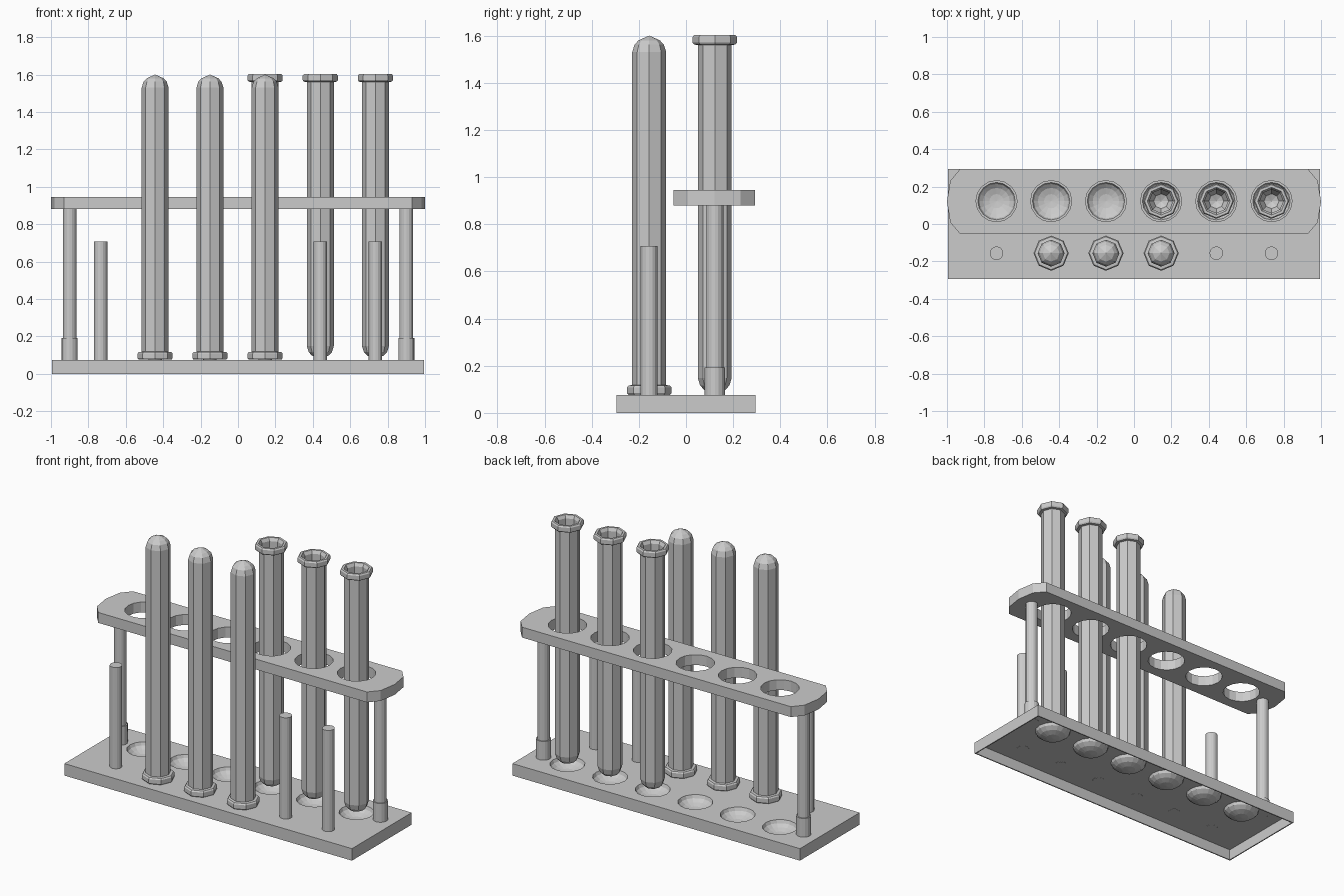
import bpy, bmesh
from math import cos, sin, pi

if "Cube" in bpy.data.objects:
    bpy.data.objects.remove(bpy.data.objects["Cube"])

XS = [-0.735, -0.443, -0.15, 0.145, 0.44, 0.735]
BACK, FRONT, TOP = 0.122, -0.156, 0.075


def finish(name, bm):
    bmesh.ops.recalc_face_normals(bm, faces=bm.faces[:])
    me = bpy.data.meshes.new(name)
    bm.to_mesh(me)
    bm.free()
    ob = bpy.data.objects.new(name, me)
    bpy.context.collection.objects.link(ob)
    return ob


def lathe(name, profile, n, centres, flip=False):
    """Revolve an (r, z) profile from axis to axis around each centre."""
    bm = bmesh.new()
    for cx, cy, cz in centres:
        rings = []
        for r, z in profile:
            z = -z if flip else z
            k = 1 if r == 0 else n
            rings.append([bm.verts.new((cx + r * cos(2 * pi * i / n),
                                        cy + r * sin(2 * pi * i / n), cz + z))
                          for i in range(k)])
        for a, b in zip(rings, rings[1:]):
            for i in range(n):
                j = (i + 1) % n
                quad = [a[i % len(a)], a[j % len(a)], b[j % len(b)], b[i % len(b)]]
                bm.faces.new(list(dict.fromkeys(quad)))
    return finish(name, bm)


def prism(name, outline, z0, z1):
    bm = bmesh.new()
    f = bm.faces.new([bm.verts.new((x, y, z0)) for x, y in outline])
    up = bmesh.ops.extrude_face_region(bm, geom=[f])["geom"]
    bmesh.ops.translate(bm, vec=(0, 0, z1 - z0),
                        verts=[v for v in up if isinstance(v, bmesh.types.BMVert)])
    return finish(name, bm)


def cut(ob, cutter):
    m = ob.modifiers.new("cut", "BOOLEAN")
    m.operation, m.solver, m.object = "DIFFERENCE", "EXACT", cutter
    bpy.context.view_layer.objects.active = ob
    bpy.ops.object.modifier_apply(modifier=m.name)
    bpy.data.objects.remove(cutter)


# Hollow base tray with six dimples
base = prism("base", [(-.995, -.295), (.995, -.295), (.995, .295), (-.995, .295)], 0, TOP)
cut(base, lathe("dimple_cutter",
                [(0, -.05), (.038, -.046), (.071, -.035), (.092, -.019), (.1, 0), (.1, .05), (0, .05)],
                16, [(x, BACK, TOP) for x in XS]))
bm = bmesh.new()
bm.from_mesh(base.data)
bmesh.ops.delete(bm, geom=[f for f in bm.faces if all(v.co.z < .001 for v in f.verts)],
                 context="FACES")
bm.to_mesh(base.data)
bm.free()
shell = base.modifiers.new("shell", "SOLIDIFY")
shell.thickness, shell.offset = .01, -1

# Upper shelf with blunt ends and six holes
end = [(.93, -.173), (.982, -.112), (1, 0), (.982, .112), (.93, .173)]
outline = [(x, y + BACK - .002) for x, y in end] + [(-x, BACK - .002 - y) for x, y in end]
shelf = prism("shelf", outline, .88, .945)
cut(shelf, lathe("hole_cutter", [(0, -.1), (.11, -.1), (.11, .1), (0, .1)],
                 16, [(x, BACK, .91) for x in XS]))

# Shelf posts with a thicker foot
lathe("posts", [(0, 0), (.043, 0), (.043, .125), (.036, .125), (.036, .815), (0, .815)],
      16, [(x, BACK, .067) for x in (-.9, .9)])

# Drying pegs
lathe("drying_pegs", [(0, 0), (.036, 0), (.036, .641), (0, .641)],
      16, [(x, FRONT, .067) for x in XS])

# Test tubes: upright in the back row, inverted over pegs in the front row
tube = [(0, 0), (.045, .02), (.062, .038), (.072, .07),
        (.072, 1.482), (.088, 1.484), (.094, 1.492), (.094, 1.516), (.088, 1.524),
        (.074, 1.524), (.063, 1.505), (.063, .073), (.04, .03), (0, .014)]
lathe("upright_tubes", tube, 8, [(x, BACK, .078) for x in XS[3:]])
lathe("inverted_tubes", tube, 8, [(x, FRONT, 1.6) for x in XS[1:4]], flip=True)
